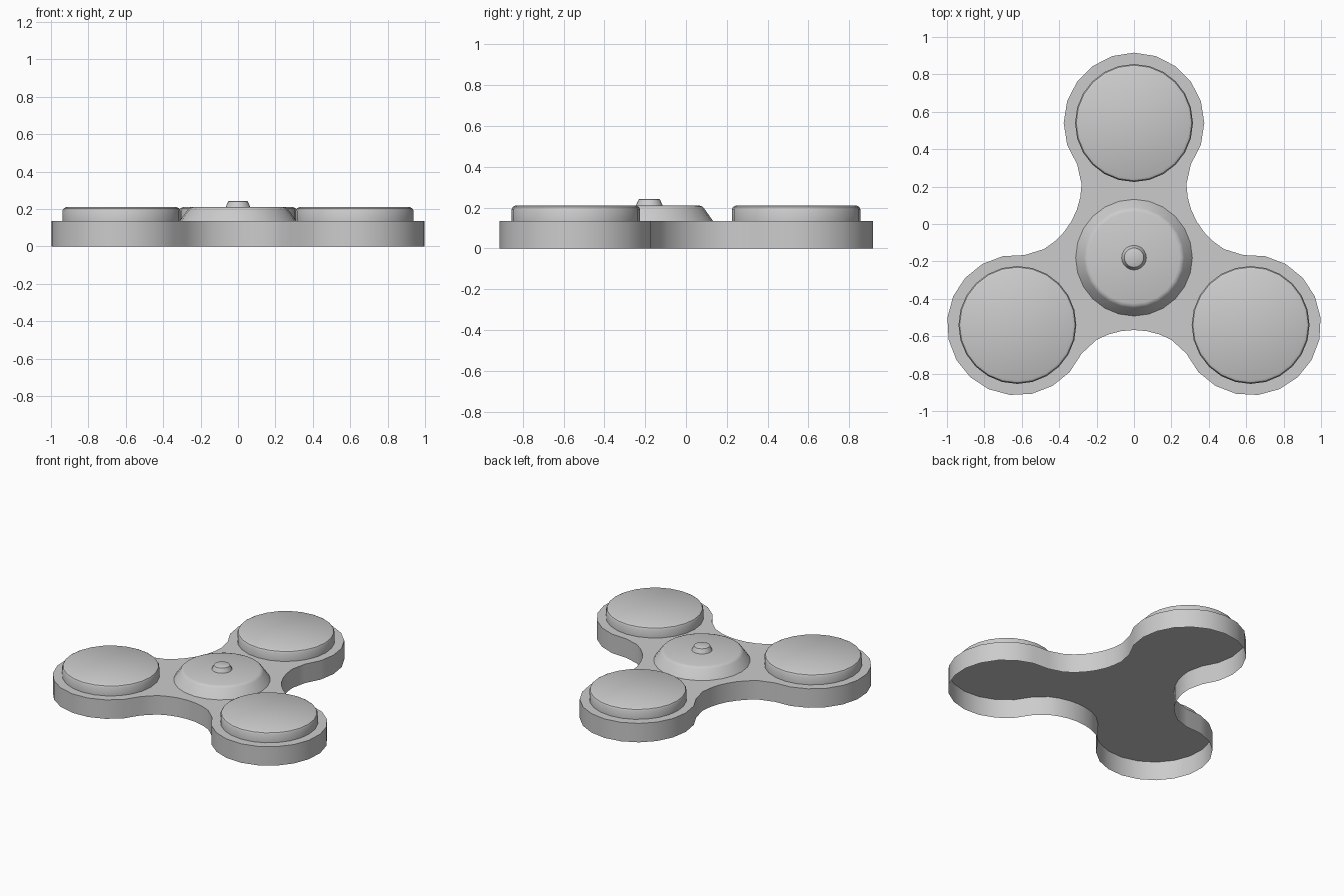
import bpy, bmesh
from math import sin, cos, pi, radians, hypot

if "Cube" in bpy.data.objects:
    bpy.data.objects.remove(bpy.data.objects["Cube"])

HUB_Y = -0.18      # hub centre
ARM = 0.72         # hub to lobe centre
LOBE_R = 0.376
BODY_H = 0.135
ANGLES = [radians(a) for a in (90, 210, 330)]


def finish(name, bm):
    mesh = bpy.data.meshes.new(name)
    bm.normal_update()
    bm.to_mesh(mesh)
    bm.free()
    ob = bpy.data.objects.new(name, mesh)
    bpy.context.collection.objects.link(ob)
    bpy.ops.object.select_all(action='DESELECT')
    ob.select_set(True)
    bpy.context.view_layer.objects.active = ob
    bpy.ops.object.shade_smooth_by_angle(angle=radians(30))
    return ob


def shell(name, rings):
    """Skin stacked outlines (bottom to top), cap the top, leave the bottom open."""
    bm = bmesh.new()
    loops = [[bm.verts.new(p) for p in ring] for ring in rings]
    n = len(loops[0])
    for a, b in zip(loops, loops[1:]):
        for i in range(n):
            j = (i + 1) % n
            bm.faces.new((a[i], a[j], b[j], b[i]))
    bm.faces.new(loops[-1])
    return finish(name, bm)


def turned(name, x, y, profile, sides):
    rings = [[(x + r * cos(2 * pi * i / sides), y + r * sin(2 * pi * i / sides), z)
              for i in range(sides)] for r, z in profile]
    return shell(name, rings)


# three-lobed outline: round lobe end, then concave waist, repeated three times
outline = []
for a in ANGLES:
    cx, cy = ARM * cos(a), HUB_Y + ARM * sin(a)
    for k in range(-7, 8):
        t = a + radians(18) * k
        outline.append((cx + LOBE_R * cos(t), cy + LOBE_R * sin(t)))
    m = a + radians(60)
    for t in (-0.2, -0.135, -0.068, 0, 0.068, 0.135, 0.2):
        s = 0.387 + 0.41 - (0.41 ** 2 - t * t) ** 0.5
        outline.append((s * cos(m) - t * sin(m), HUB_Y + s * sin(m) + t * cos(m)))

# hollow body, open underneath
shell("spinner_body", [[(x, y, z) for x, y in outline] for z in (0, BODY_H)])

# round weights on the lobes
for i, a in enumerate(ANGLES):
    turned(f"lobe_weight_{i + 1}", ARM * cos(a), HUB_Y + ARM * sin(a),
           [(0.315, BODY_H), (0.315, 0.192), (0.309, 0.203), (0.296, 0.21)], 24)

# sloped centre cap and pin
turned("centre_cap", 0, HUB_Y,
       [(0.312, BODY_H), (0.268, 0.197), (0.26, 0.205), (0.245, 0.21)], 24)
turned("centre_pin", 0, HUB_Y,
       [(0.066, 0.21), (0.052, 0.24), (0.046, 0.243)], 20)
